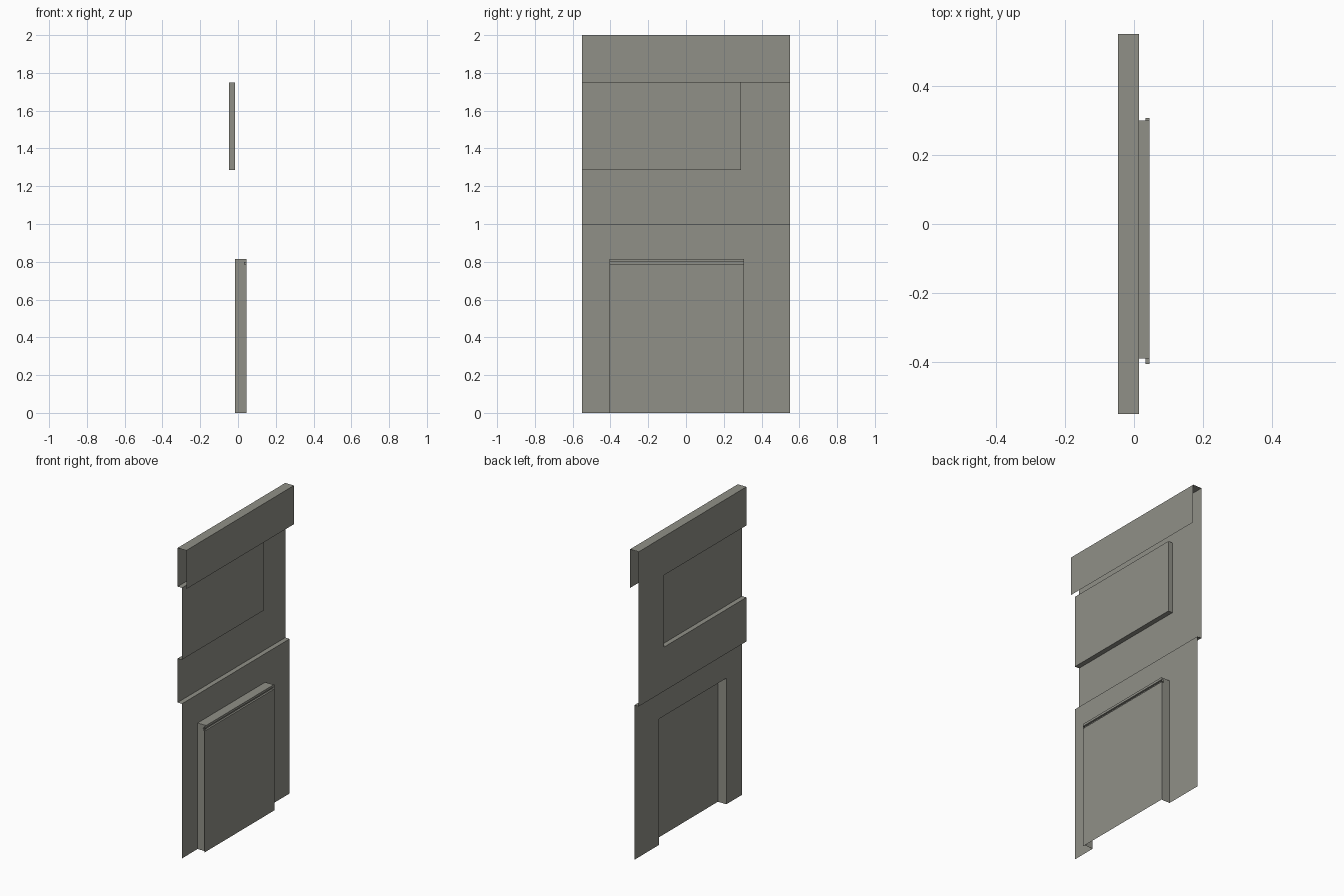
import bpy, bmesh

if "Cube" in bpy.data.objects:
    bpy.data.objects.remove(bpy.data.objects["Cube"])

grey = bpy.data.materials.new("warm_grey")
grey.diffuse_color = (0.28, 0.28, 0.245, 1)
grey.use_nodes = True
grey.node_tree.nodes["Principled BSDF"].inputs["Base Color"].default_value = grey.diffuse_color

XB, XW, XF, XD = -0.047, -0.016, 0.015, 0.045   # back wall, lower wall, fascia, door planes
Y0, Y1 = -0.55, 0.55


def sheet(name, quads, inset=None):
    """Thin-shell part from axis-aligned rectangles (x0,x1,y0,y1,z0,z1), one axis flat."""
    bm = bmesh.new()
    for x0, x1, y0, y1, z0, z1 in quads:
        if x0 == x1:
            c = [(x0, y0, z0), (x0, y1, z0), (x0, y1, z1), (x0, y0, z1)]
        elif y0 == y1:
            c = [(x0, y0, z0), (x1, y0, z0), (x1, y0, z1), (x0, y0, z1)]
        else:
            c = [(x0, y0, z0), (x1, y0, z0), (x1, y1, z0), (x0, y1, z0)]
        bm.faces.new([bm.verts.new(p) for p in c])
    if inset:
        bmesh.ops.inset_individual(bm, faces=bm.faces[:], thickness=inset[0], depth=0)
        panes = bm.faces[:len(quads)]
        # push the panes outward, leaving a thin return around each
        panes = [f for f in bm.faces if all(
            min(abs(v.co.z - 1.285), abs(v.co.z - 1.75)) > inset[0] / 2 for v in f.verts)]
        ext = bmesh.ops.extrude_discrete_faces(bm, faces=panes)["faces"]
        for f in ext:
            for v in f.verts:
                v.co.x += inset[1]
    else:
        bmesh.ops.remove_doubles(bm, verts=bm.verts[:], dist=1e-5)
    me = bpy.data.meshes.new(name)
    bm.to_mesh(me)
    bm.free()
    me.materials.append(grey)
    ob = bpy.data.objects.new(name, me)
    bpy.context.collection.objects.link(ob)
    return ob


# upper wall with a window opening that runs out to one edge
WY, WZ0, WZ1 = 0.29, 1.285, 1.75
sheet("upper_wall", [
    (XB, XB, Y0, Y1, 1.0, WZ0),
    (XB, XB, WY, Y1, WZ0, WZ1),
    (XB, XB, Y0, Y1, WZ1, 2.0)])

# window reveal: sill, header, jamb
sheet("window_reveal", [
    (XB, XW, Y0, WY, WZ0, WZ0),
    (XB, XW, Y0, WY, WZ1, WZ1),
    (XB, XW, WY, WY, WZ0, WZ1)])

# three framed panes
edges = [Y0, -0.337, -0.124, WY]
sheet("window_panes", [(XW, XW, a, b, WZ0, WZ1) for a, b in zip(edges, edges[1:])],
      inset=(0.014, 0.006))

# fascia band hanging from the top cap, open below and at the ends
sheet("top_fascia", [
    (XB, XF, Y0, Y1, 2.0, 2.0),
    (XF, XF, Y0, Y1, WZ1, 2.0)])

# ledge between upper and lower walls
sheet("wall_ledge", [(XB, XW, Y0, Y1, 1.0, 1.0)])

# lower wall around the door opening
DY0, DY1, DZ = -0.39, 0.30, 0.815
sheet("lower_wall", [
    (XW, XW, Y0, DY0, 0, DZ),
    (XW, XW, DY1, Y1, 0, DZ),
    (XW, XW, Y0, Y1, DZ, 1.0)])

# projecting door surround: two sides and a top
sheet("door_surround", [
    (XW, XD, DY0, DY0, 0, DZ),
    (XW, XD, DY1, DY1, 0, DZ),
    (XW, XD, DY0, DY1, DZ, DZ)])

# door front, split by a slot near the top
PY0, PY1, S0, S1, XS = -0.405, 0.307, 0.785, 0.80, 0.033
sheet("door_panel", [
    (XD, XD, PY0, PY1, 0, 0.77),
    (XD, XD, PY0, PY1, 0.77, S0),
    (XD, XD, PY0, PY1, S1, DZ)])

# channel behind the slot
sheet("door_slot_channel", [
    (XS, XD, PY0, PY1, S0, S0),
    (XS, XD, PY0, PY1, S1, S1),
    (XS, XS, PY0, PY1, S0, S1),
    (XS, XD, PY0, PY0, S0, S1),
    (XS, XD, PY1, PY1, S0, S1)])
